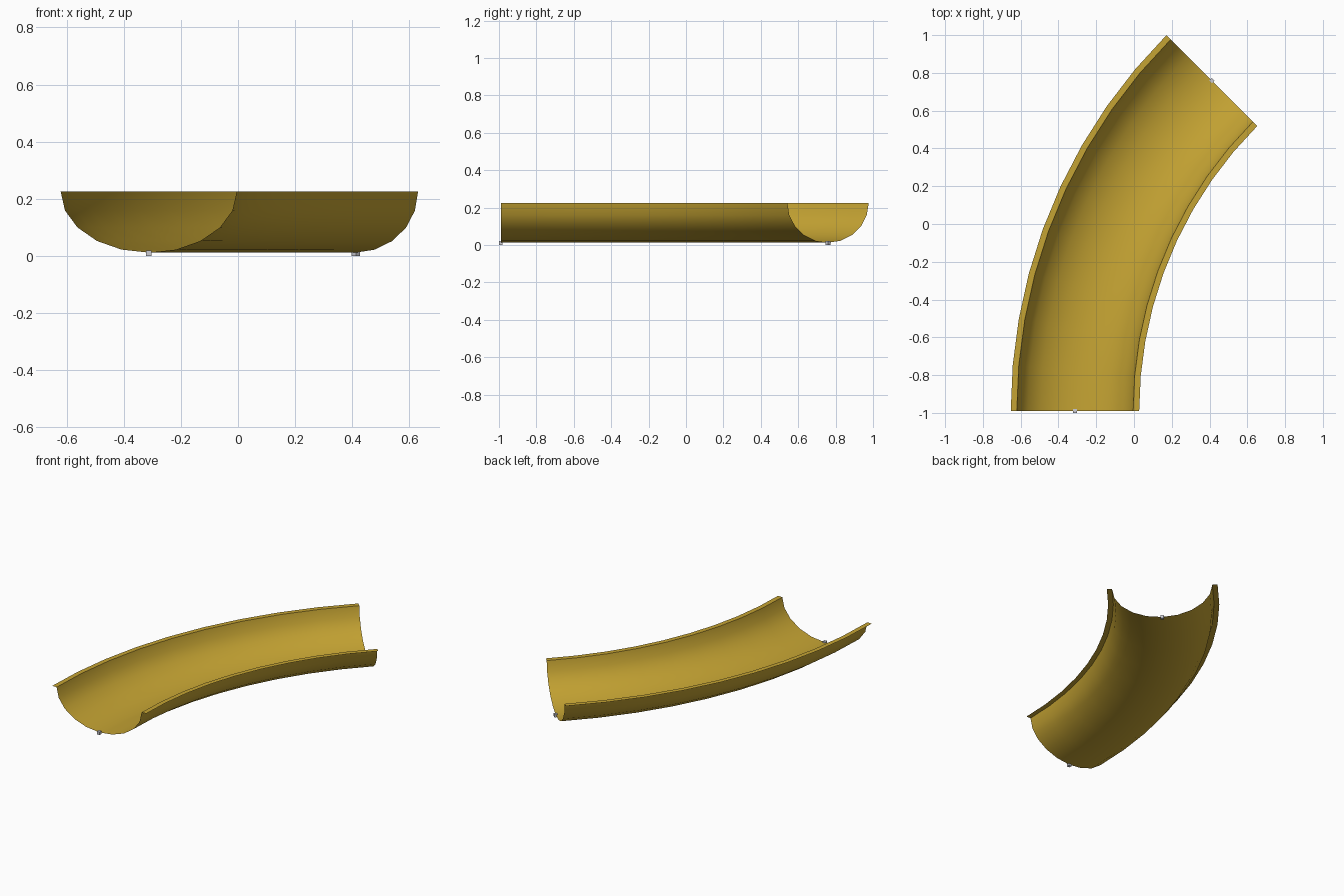
import bpy, bmesh, math
from mathutils import Matrix, Vector

if "Cube" in bpy.data.objects:
    bpy.data.objects.remove(bpy.data.objects["Cube"])

R, CX, CY = 2.474, 2.1615, -0.99      # bend radius and centre
ARC, STEPS = math.radians(45), 9
HALF_W, RIM, TOP, BOTTOM = 0.308, 0.34, 0.225, 0.012


def material(name, rgb):
    m = bpy.data.materials.new(name)
    m.diffuse_color = (*rgb, 1)
    m.use_nodes = True
    m.node_tree.nodes["Principled BSDF"].inputs["Base Color"].default_value = m.diffuse_color
    return m


def make_object(name, bm, mat):
    me = bpy.data.meshes.new(name)
    bm.to_mesh(me)
    bm.free()
    ob = bpy.data.objects.new(name, me)
    bpy.context.collection.objects.link(ob)
    me.materials.append(mat)
    return ob


def on_arc(a, offset, z):
    r = R + offset                     # positive offset = outer side of the bend
    return Vector((CX - r * math.cos(a), CY + r * math.sin(a), z))


gold = material("golden yellow", (0.56, 0.37, 0.033))
grey = material("light grey", (0.6, 0.6, 0.65))

# Trough: half-ellipse with a flat rim on both sides, swept round the bend
profile = [(RIM, TOP)]
for i in range(11):
    t = math.pi * i / 10
    profile.append((HALF_W * math.cos(t), TOP - (TOP - BOTTOM) * math.sin(t)))
profile.append((-RIM, TOP))

bm = bmesh.new()
rows = [[bm.verts.new(on_arc(ARC * s / STEPS, o, z)) for o, z in profile]
        for s in range(STEPS + 1)]
for a, b in zip(rows, rows[1:]):
    for i in range(len(profile) - 1):
        bm.faces.new((a[i], a[i + 1], b[i + 1], b[i]))
trough = make_object("curved_trough", bm, gold)
bpy.context.view_layer.objects.active = trough
trough.select_set(True)
bpy.ops.object.shade_smooth_by_angle(angle=math.radians(40))

# Small connector cubes under the middle of each end
for name, a in (("start_connector", 0), ("end_connector", ARC)):
    bm = bmesh.new()
    bmesh.ops.create_cube(bm, size=0.02, matrix=Matrix.Translation(
        on_arc(a, 0, 0.01)) @ Matrix.Rotation(-a, 4, 'Z'))
    make_object(name, bm, grey)
